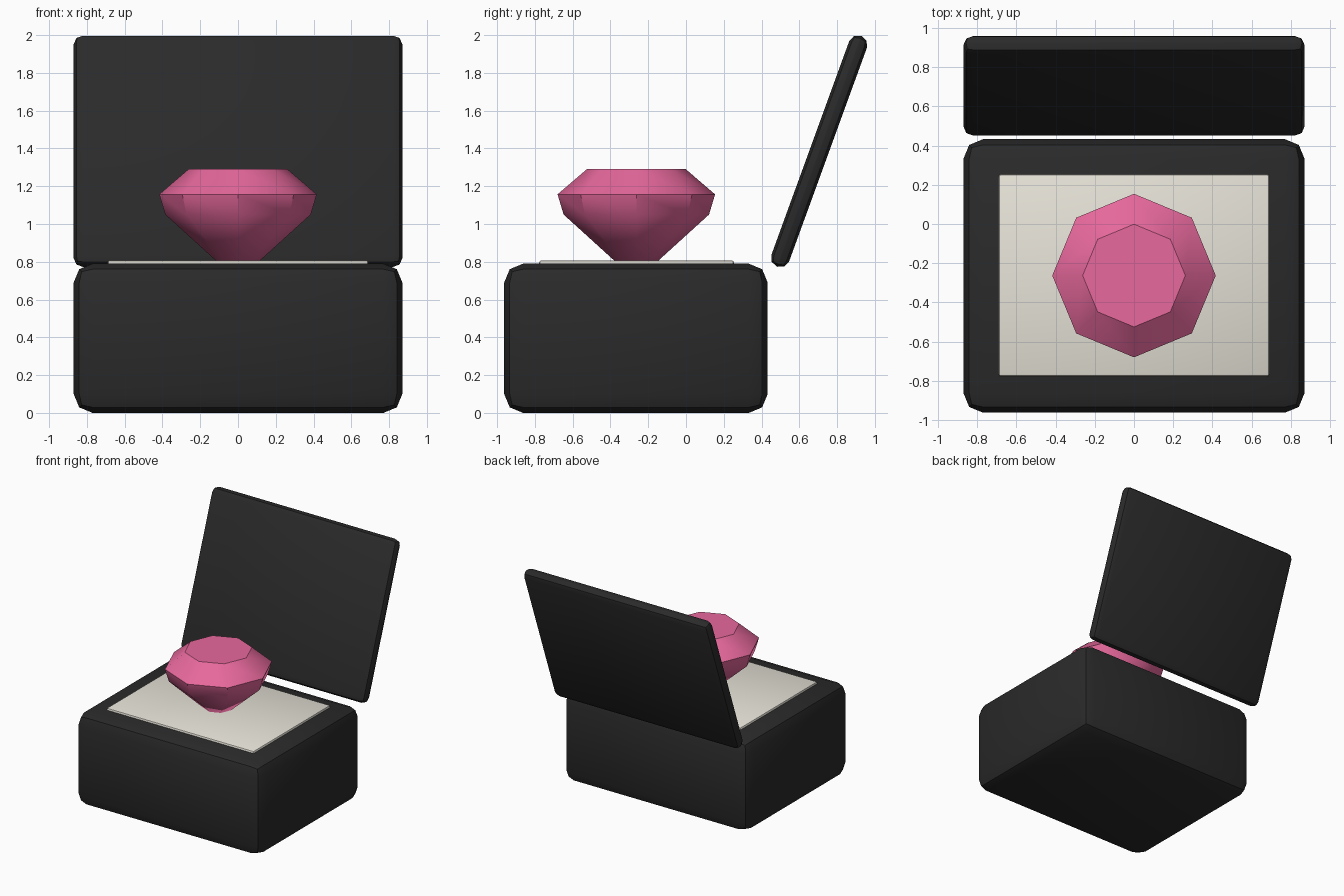
import bpy, bmesh, math

cube = bpy.data.objects.get("Cube")
if cube:
    bpy.data.objects.remove(cube, do_unlink=True)


def material(name, rgb):
    mat = bpy.data.materials.new(name)
    mat.use_nodes = True
    color = (*rgb, 1)
    mat.diffuse_color = color
    mat.node_tree.nodes["Principled BSDF"].inputs["Base Color"].default_value = color
    return mat


black = material("box black", (0.023, 0.023, 0.023))
cream = material("cushion cream", (0.8, 0.77, 0.69))
pink = material("gem pink", (0.8, 0.14, 0.335))


def smooth(obj, degrees):
    bpy.ops.object.select_all(action="DESELECT")
    obj.select_set(True)
    bpy.context.view_layer.objects.active = obj
    bpy.ops.object.shade_smooth_by_angle(angle=math.radians(degrees))


def rounded_box(name, size, center, bevel, mat, tilt=0):
    bpy.ops.mesh.primitive_cube_add(size=1)
    obj = bpy.context.object
    obj.name = name
    for v in obj.data.vertices:
        v.co = [c * s for c, s in zip(v.co, size)]
    obj.location = center
    obj.rotation_euler.x = math.radians(tilt)
    obj.data.materials.append(mat)
    mod = obj.modifiers.new("rounded edges", "BEVEL")
    mod.width = bevel
    mod.segments = 2
    bpy.ops.object.modifier_apply(modifier=mod.name)
    smooth(obj, 30)
    return obj


# Box, cushion and open lid
rounded_box("box_base", (1.74, 1.395, 0.79), (0, -0.265, 0.395), 0.1, black)
rounded_box("cushion", (1.38, 1.03, 0.11), (0, -0.262, 0.753), 0.012, cream)
rounded_box("lid", (1.74, 0.1, 1.3), (0, 0.705, 1.385), 0.048, black, tilt=-20)

# Faceted gem: table, girdle and lower rings closing on a point
SIDES = 8
profile = [(0.262, 1.29), (0.417, 1.157), (0.385, 1.05)]
bm = bmesh.new()
rings = []
for radius, z in profile:
    angles = [math.tau * i / SIDES for i in range(SIDES)]
    rings.append([bm.verts.new((radius * math.cos(a), radius * math.sin(a), z)) for a in angles])
tip = bm.verts.new((0, 0, 0.70))
bm.faces.new(rings[0])
for i in range(SIDES):
    j = (i + 1) % SIDES
    for upper, lower in zip(rings, rings[1:]):
        bm.faces.new((upper[i], lower[i], lower[j], upper[j]))
    bm.faces.new((rings[-1][i], tip, rings[-1][j]))
bmesh.ops.recalc_face_normals(bm, faces=bm.faces[:])
mesh = bpy.data.meshes.new("gem")
bm.to_mesh(mesh)
bm.free()
mesh.materials.append(pink)
gem = bpy.data.objects.new("gem", mesh)
gem.location.y = -0.263
bpy.context.collection.objects.link(gem)
smooth(gem, 34)
